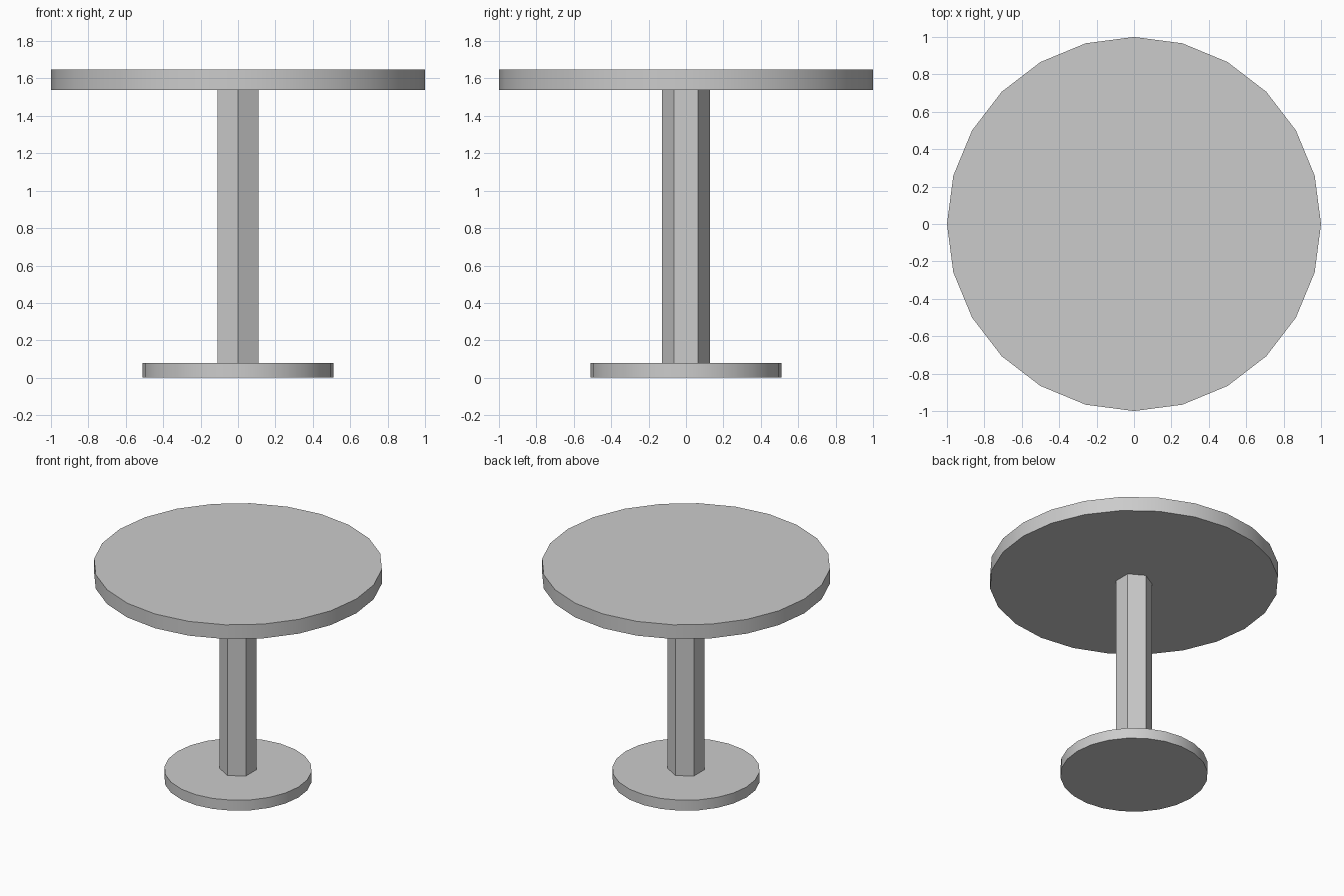
import bpy
import math

if "Cube" in bpy.data.objects:
    bpy.data.objects.remove(bpy.data.objects["Cube"])


def cylinder(name, sides, radius, z0, z1):
    # Upright prism between two heights, with a corner on the y axis
    bpy.ops.mesh.primitive_cylinder_add(
        vertices=sides, radius=radius, depth=z1 - z0,
        location=(0, 0, (z0 + z1) / 2))
    obj = bpy.context.object
    obj.name = name
    bpy.ops.object.shade_smooth_by_angle(angle=math.radians(30))
    return obj


# Round foot, hexagonal column, round top
cylinder("base", 24, 0.511, 0.0, 0.08)
cylinder("column", 6, 0.127, 0.08, 1.538)
cylinder("tabletop", 24, 1.0, 1.538, 1.647)
